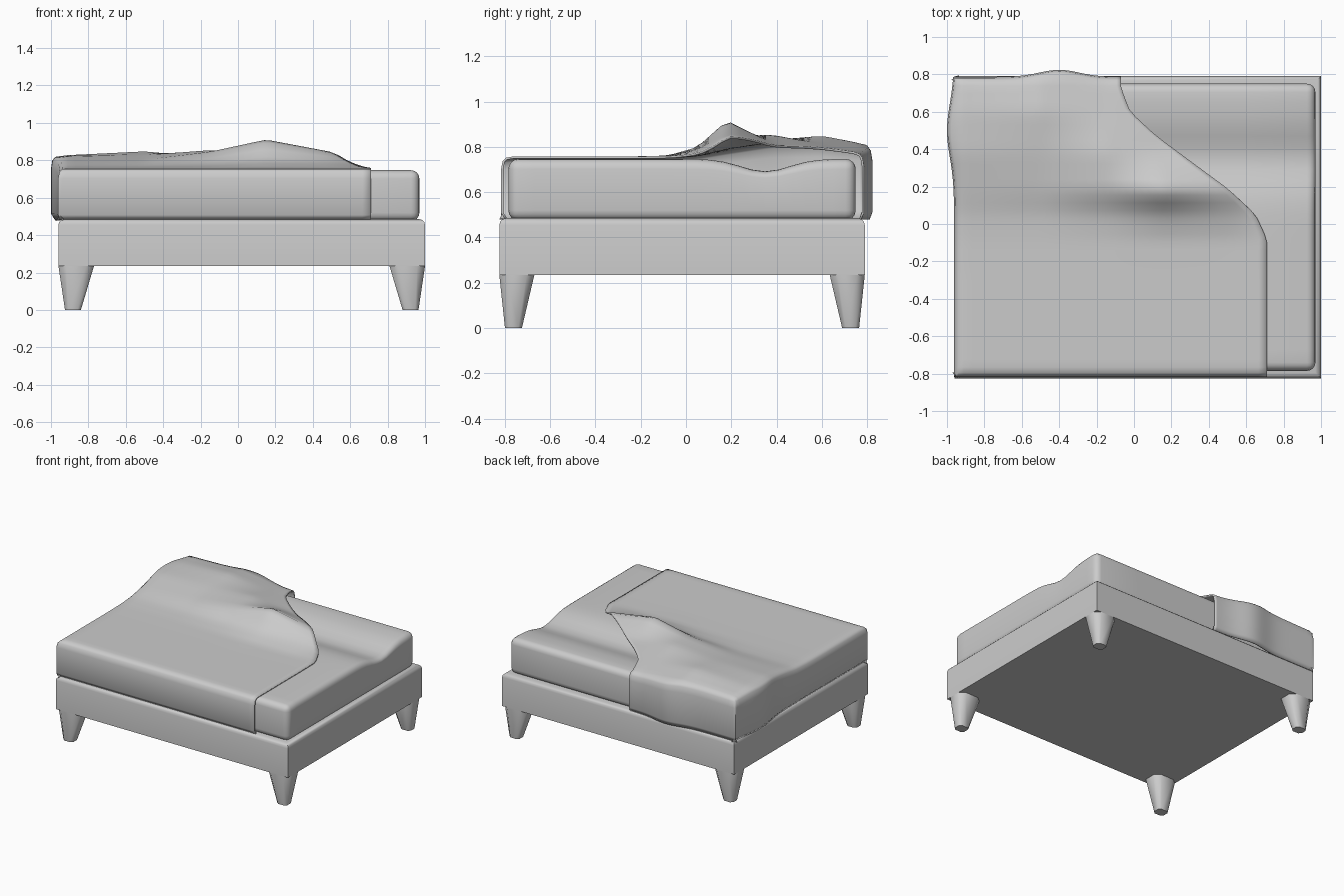
import bpy, bmesh, math
from mathutils import Vector

if "Cube" in bpy.data.objects:
    bpy.data.objects.remove(bpy.data.objects["Cube"])


def finish(bm, name, angle=40):
    bmesh.ops.recalc_face_normals(bm, faces=bm.faces)
    me = bpy.data.meshes.new(name)
    bm.to_mesh(me)
    bm.free()
    ob = bpy.data.objects.new(name, me)
    bpy.context.collection.objects.link(ob)
    bpy.ops.object.select_all(action='DESELECT')
    ob.select_set(True)
    bpy.context.view_layer.objects.active = ob
    bpy.ops.object.shade_smooth_by_angle(angle=math.radians(angle))
    return ob


def box(lo, hi):
    bm = bmesh.new()
    bmesh.ops.create_cube(bm, size=1)
    for v in bm.verts:
        v.co = Vector([(a + b) / 2 + c * (b - a) for a, b, c in zip(lo, hi, v.co)])
    return bm


def lerp_table(table, t):
    """Piecewise-linear lookup in (key, value) pairs."""
    if t <= table[0][0]:
        return table[0][1]
    for (a, p), (b, q) in zip(table, table[1:]):
        if t <= b:
            return p + (q - p) * (t - a) / (b - a)
    return table[-1][1]


def bump(t, centre, width):
    return math.exp(-((t - centre) / width) ** 2)


# Bed base with rounded upper rim
bm = box((-0.96, -0.825, 0.235), (1.0, 0.79, 0.485))
rim = [e for e in bm.edges if all(v.co.z > 0.4 for v in e.verts)]
bmesh.ops.bevel(bm, geom=rim, offset=0.03, segments=3, profile=0.5, affect='EDGES')
finish(bm, "bed_base")

# Tapered legs: rings of (z, x inset, width x, y inset, width y)
RINGS = [(0.0, 0.035, 0.085, 0.025, 0.075), (0.235, 0.0, 0.19, 0.0, 0.155),
         (0.255, 0.002, 0.185, 0.002, 0.15)]


def leg(name, cx, sx, cy, sy):
    bm = bmesh.new()
    rings = []
    for z, ix, wx, iy, wy in RINGS:
        c = 0.22
        ring = []
        for a, b in ((c, 0), (1 - c, 0), (1, c), (1, 1 - c),
                     (1 - c, 1), (c, 1), (0, 1 - c), (0, c)):
            ring.append(bm.verts.new((cx + sx * (ix + a * wx), cy + sy * (iy + b * wy), z)))
        rings.append(ring)
    for r, s in zip(rings, rings[1:]):
        for i in range(8):
            j = (i + 1) % 8
            bm.faces.new((r[i], r[j], s[j], s[i]))
    bm.faces.new(rings[0])
    bm.faces.new(rings[-1])
    finish(bm, name, 50)


for fb, cy, sy in (("front", -0.825, 1), ("back", 0.79, -1)):
    for lr, cx, sx in (("left", -0.96, 1), ("right", 1.0, -1)):
        leg(f"{fb}_{lr}_leg", cx, sx, cy, sy)

# Mattress: rounded slab, sliced, with a soft dip near the back
bm = box((-0.935, -0.785, 0.475), (0.97, 0.75, 0.747))
bmesh.ops.bevel(bm, geom=bm.edges[:], offset=0.045, segments=4, profile=0.5, affect='EDGES')
for i in range(1, 24):
    geom = bm.verts[:] + bm.edges[:] + bm.faces[:]
    bmesh.ops.bisect_plane(bm, geom=geom, plane_co=(0, -0.73 + i * 0.06, 0), plane_no=(0, 1, 0))
for i in range(4):
    geom = bm.verts[:] + bm.edges[:] + bm.faces[:]
    bmesh.ops.bisect_plane(bm, geom=geom, plane_co=(-0.6 + i * 0.4, 0, 0), plane_no=(1, 0, 0))
for v in bm.verts:
    w = max(0, (v.co.z - 0.6) / 0.147)
    v.co.z -= 0.055 * w * bump(v.co.y, 0.35, 0.15)
finish(bm, "mattress")

# Blanket: heights of the folds at rows y over the columns FX
FX = (-0.97, -0.5, -0.15, 0.15, 0.5, 0.72)
FOLDS = [(-0.25, (.758, .758, .758, .758, .758, .758)),
         (-0.08, (.760, .760, .760, .762, .760, .760)),
         (0.05, (.768, .768, .778, .800, .790, .765)),
         (0.18, (.790, .800, .845, .920, .850, .775)),
         (0.38, (.822, .830, .855, .815, .790, .760)),
         (0.60, (.825, .850, .810, .780, .760, .760)),
         (0.78, (.805, .815, .775, .765, .760, .760))]
# Free edge of the turned-back blanket: x as a function of y
EDGE = [(-0.08, .71), (.05, .65), (.19, .50), (.33, .31), (.47, .12), (.60, -.02), (.73, -.07)]
# Hanging sides: (position, fraction of height)
FRONT = [(-.80, 0), (-.817, .1), (-.817, .80), (-.81, .93), (-.795, .98), (-.765, 1)]
BACK = [(.74, 1), (.768, .98), (.78, .93), (.787, .80), (.787, .1), (.775, 0)]
LEFT = [(-.94, 0), (-.962, .1), (-.962, .80), (-.955, .93), (-.94, .98), (-.91, 1)]


def height(x, y):
    return lerp_table([(r, lerp_table(list(zip(FX, zs)), x)) for r, zs in FOLDS], y)


def soft_height(x, y):
    d = 0.02
    return (2 * height(x, y) + height(x - d, y) + height(x + d, y)
            + height(x, y - d) + height(x, y + d)) / 6


NX, NY = 36, 36
rows = FRONT + [(-.765 + 1.505 * i / NY, 1) for i in range(1, NY)] + BACK
bm = bmesh.new()
grid = []
for y, fy in rows:
    end = lerp_table(EDGE, y)
    cols = LEFT + [(-.91 + (end + .91) * i / NX, 1) for i in range(1, NX + 1)]
    line = []
    for x, fx in cols:
        f = min(fx, fy)
        px, py = x, y
        if fx < 1:
            px -= 0.038 * bump(y, 0.5, 0.2)
        if fy < 1 and y > 0:
            py += 0.037 * bump(x, -0.4, 0.15)
        line.append(bm.verts.new((px, py, 0.48 + f * (soft_height(x, y) - 0.48))))
    grid.append(line)
for a, b in zip(grid, grid[1:]):
    for i in range(len(a) - 1):
        bm.faces.new((a[i], a[i + 1], b[i + 1], b[i]))
bmesh.ops.remove_doubles(bm, verts=bm.verts, dist=0.0015)
bmesh.ops.recalc_face_normals(bm, faces=bm.faces)
if sum(f.normal.z * f.calc_area() for f in bm.faces) < 0:
    bmesh.ops.reverse_faces(bm, faces=bm.faces)
me = bpy.data.meshes.new("blanket")
bm.to_mesh(me)
bm.free()
blanket = bpy.data.objects.new("blanket", me)
bpy.context.collection.objects.link(blanket)
bpy.ops.object.select_all(action='DESELECT')
blanket.select_set(True)
bpy.context.view_layer.objects.active = blanket
bpy.ops.object.shade_smooth_by_angle(angle=math.radians(50))
mod = blanket.modifiers.new("thickness", 'SOLIDIFY')
mod.thickness = 0.01
mod.offset = -1
